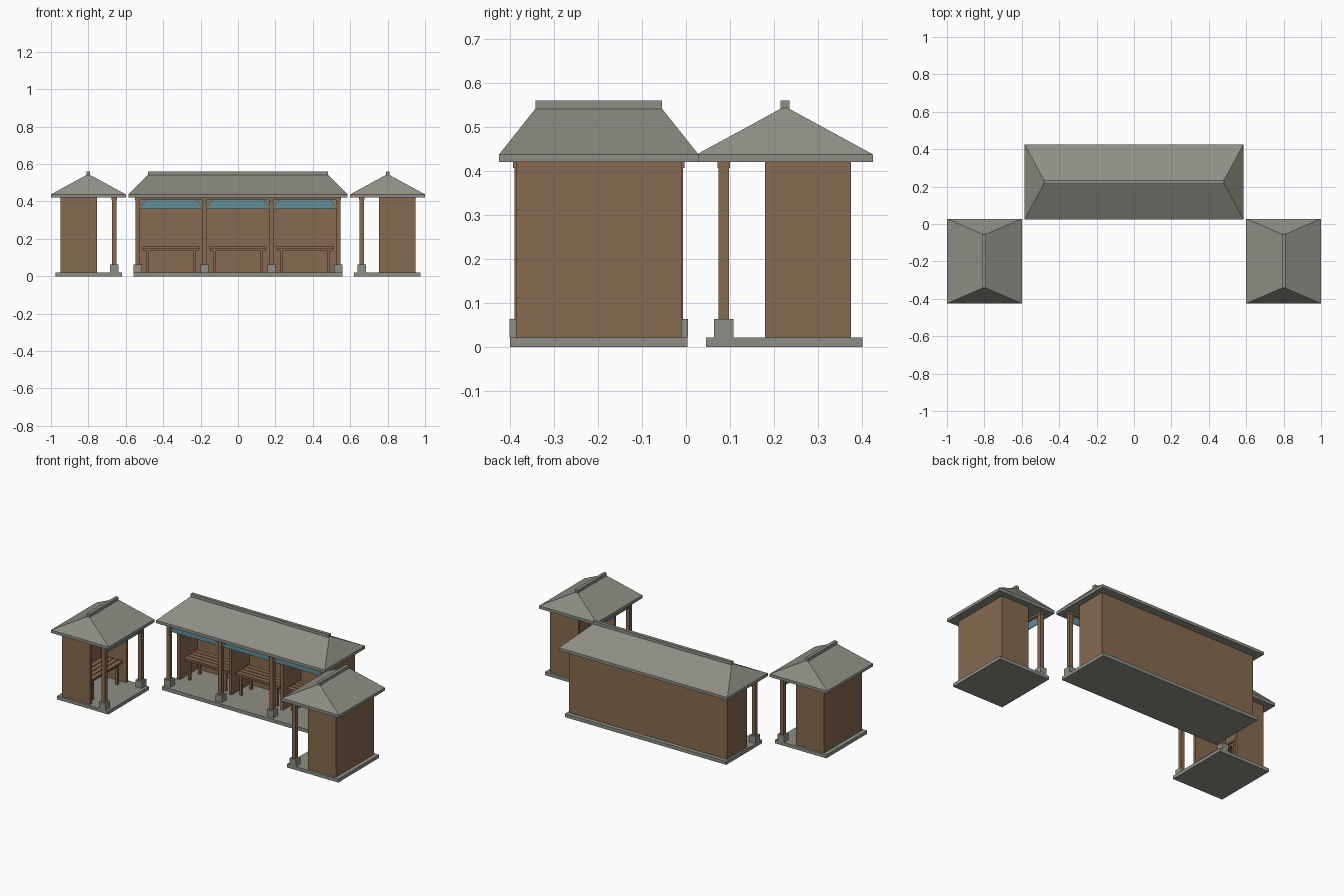
import bpy, bmesh, math
from mathutils import Matrix, Vector

if "Cube" in bpy.data.objects:
    bpy.data.objects.remove(bpy.data.objects["Cube"])


def material(name, rgb):
    m = bpy.data.materials.new(name)
    m.diffuse_color = (*rgb, 1)
    m.use_nodes = True
    m.node_tree.nodes["Principled BSDF"].inputs["Base Color"].default_value = m.diffuse_color
    return m


STONE = material("grey stone", (0.275, 0.275, 0.24))
WOOD = material("brown wood", (0.245, 0.145, 0.082))
TEAL = material("teal panel", (0.107, 0.275, 0.318))


def add_box(bm, x0, x1, y0, y1, z0, z1):
    mat = Matrix.Translation(((x0 + x1) / 2, (y0 + y1) / 2, (z0 + z1) / 2))
    mat = mat @ Matrix.Diagonal((x1 - x0, y1 - y0, z1 - z0, 1))
    bmesh.ops.create_cube(bm, size=1, matrix=mat)


def add_bar(bm, a, b, thick):
    a, b = Vector(a), Vector(b)
    d = b - a
    rot = d.to_track_quat('Z', 'Y').to_matrix().to_4x4()
    mat = Matrix.Translation((a + b) / 2) @ rot @ Matrix.Diagonal((thick, thick, d.length, 1))
    bmesh.ops.create_cube(bm, size=1, matrix=mat)


def finish(bm, name, mat, place):
    bmesh.ops.recalc_face_normals(bm, faces=bm.faces)
    me = bpy.data.meshes.new(name)
    bm.to_mesh(me)
    bm.free()
    me.materials.append(mat)
    ob = bpy.data.objects.new(name, me)
    ob.matrix_world = place
    bpy.context.collection.objects.link(ob)


def boxes(name, mat, place, items):
    bm = bmesh.new()
    for it in items:
        add_box(bm, *it)
    finish(bm, name, mat, place)


def shelter(tag, bays, ridge, floor, wall, roof, place):
    """Shelter with its open side facing local -y; length values are half sizes."""
    pv = -0.139                                   # post row depth
    bay = 0.36 if bays == 1 else 0.358
    posts = [(i - bays / 2) * bay for i in range(bays + 1)]
    mids = [(a + b) / 2 for a, b in zip(posts, posts[1:])]

    # floor slab
    boxes(tag + "_floor", STONE, place, [(-floor, floor, -0.18, 0.176, 0, 0.021)])

    # back wall, end walls and dividers
    t = 0.018
    parts = [(-wall, wall, 0.15 - t, 0.15, 0.021, 0.42),
             (-wall, -wall + t, -0.045, 0.15 - t, 0.021, 0.42),
             (wall - t, wall, -0.045, 0.15 - t, 0.021, 0.42)]
    for p in posts[1:-1]:
        parts.append((p - t / 2, p + t / 2, -0.045, 0.15 - t, 0.021, 0.42))
    boxes(tag + "_walls", WOOD, place, parts)

    # posts on stone footings
    boxes(tag + "_footings", STONE, place,
          [(p - .0225, p + .0225, pv - .0225, pv + .0225, .021, .063) for p in posts])
    boxes(tag + "_posts", WOOD, place,
          [(p - .012, p + .012, pv - .012, pv + .012, .063, .41) for p in posts])

    # front beam
    end = posts[-1] + 0.015
    boxes(tag + "_beam", WOOD, place, [(-end, end, pv - .014, pv + .014, .407, .42)])

    # diagonal braces
    bm = bmesh.new()
    for a, b in zip(posts, posts[1:]):
        for p, s in ((a, 1), (b, -1)):
            add_bar(bm, (p + s * .008, pv, .362), (p + s * .042, pv, .409), .011)
    finish(bm, tag + "_braces", WOOD, place)

    # teal valance panels
    boxes(tag + "_valance", TEAL, place,
          [(m - bay / 2 + .012, m + bay / 2 - .012, pv - .002, pv + .002, .36, .407)
           for m in mids])

    # slatted benches with rails and legs
    parts = []
    for m in mids:
        for k in range(4):
            y = -0.03 + k * 0.033
            parts.append((m - .154, m + .154, y, y + .028, .147, .159))
        for y in (-0.02, 0.078):
            parts.append((m - .148, m + .148, y, y + .012, .134, .147))
            for s in (-1, 1):
                x = m + s * .125
                parts.append((x - .007, x + .007, y - .001, y + .013, .021, .134))
        for s in (-1, 1):
            x = m + s * .125
            parts.append((x - .006, x + .006, -.008, .078, .135, .147))
    boxes(tag + "_benches", WOOD, place, parts)

    # hipped roof with square eave edge
    bm = bmesh.new()
    low, mid = [[bm.verts.new((sx * roof, sy * 0.2, z)) for sx, sy in
                 ((-1, -1), (1, -1), (1, 1), (-1, 1))] for z in (.42, .438)]
    l, r = [bm.verts.new((s * ridge, 0, .547)) for s in (-1, 1)]
    bm.faces.new(low[::-1])
    for i in range(4):
        j = (i + 1) % 4
        bm.faces.new((low[i], low[j], mid[j], mid[i]))
    bm.faces.new((mid[0], mid[1], r, l))
    bm.faces.new((mid[2], mid[3], l, r))
    bm.faces.new((mid[1], mid[2], r))
    bm.faces.new((mid[3], mid[0], l))
    finish(bm, tag + "_roof", STONE, place)

    # ridge cap
    boxes(tag + "_ridge_cap", STONE, place,
          [(-ridge - .004, ridge + .004, -.01, .01, .54, .56)])


# long middle shelter
shelter("middle", 3, 0.476, 0.56, 0.548, 0.585, Matrix.Translation((0, 0.225, 0)))

# two small side shelters turned to face the middle
for tag, s in (("left", -1), ("right", 1)):
    place = Matrix.Translation((s * 0.8, -0.1985, 0)) @ Matrix.Rotation(-s * math.pi / 2, 4, 'Z')
    shelter(tag, 1, 0.14, 0.202, 0.188, 0.2265, place)
